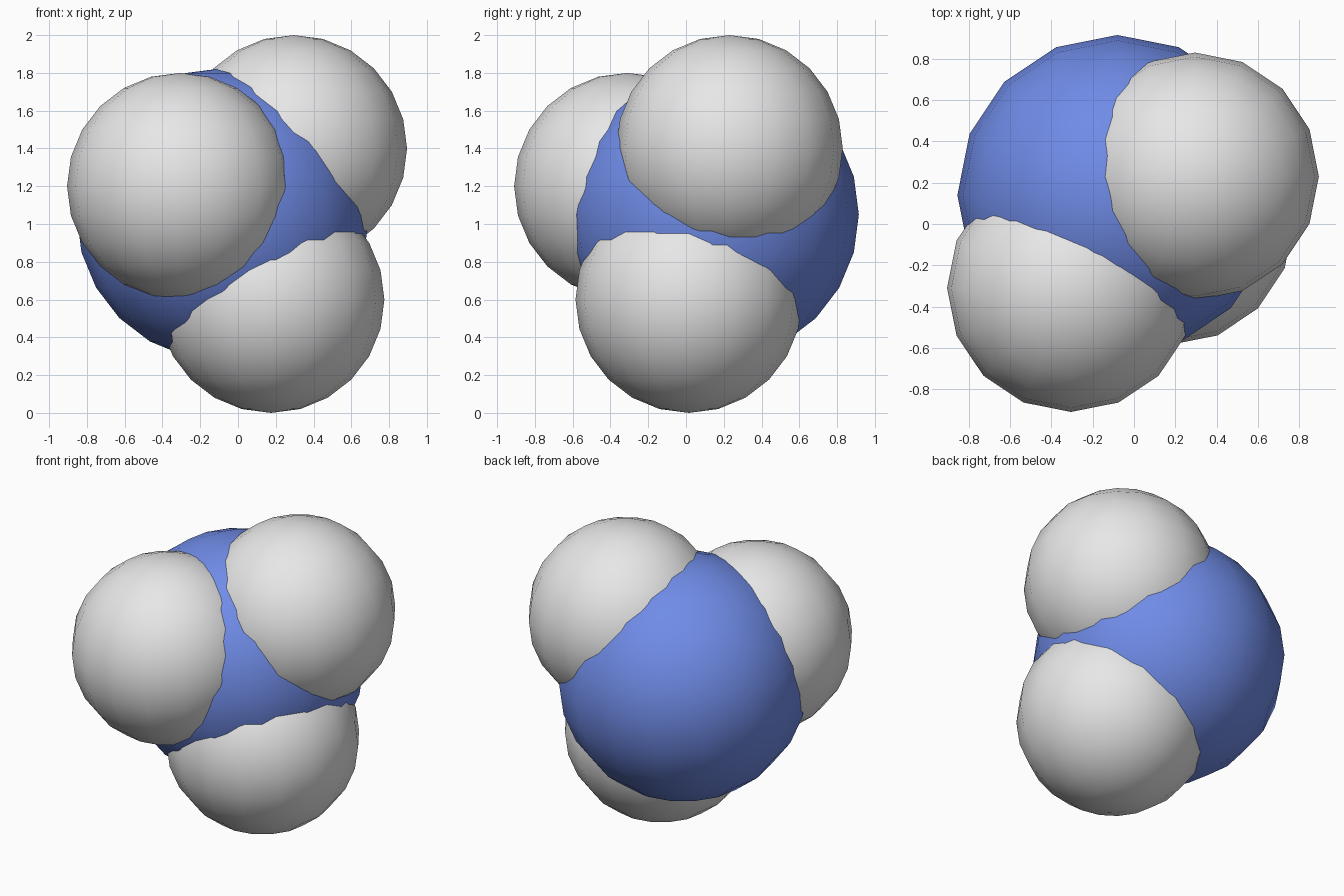
import bpy

# Remove the default cube
cube = bpy.data.objects.get("Cube")
if cube:
    bpy.data.objects.remove(cube, do_unlink=True)


def make_material(name, rgb):
    mat = bpy.data.materials.new(name)
    mat.use_nodes = True
    mat.diffuse_color = (*rgb, 1.0)
    bsdf = next(n for n in mat.node_tree.nodes if n.type == "BSDF_PRINCIPLED")
    bsdf.inputs["Base Color"].default_value = (*rgb, 1.0)
    return mat


def make_ball(name, centre, radius, mat):
    bpy.ops.mesh.primitive_uv_sphere_add(
        segments=16, ring_count=12, radius=radius, location=centre)
    ball = bpy.context.object
    ball.name = name
    ball.data.materials.append(mat)
    bpy.ops.object.shade_smooth()
    return ball


blue = make_material("blue", (0.16, 0.26, 0.80))
light_grey = make_material("light grey", (0.80, 0.80, 0.80))

# Large central ball
make_ball("central_ball", (-0.08, 0.14, 1.05), 0.775, blue)

# Three smaller balls sunk into it
outer_balls = {
    "front_ball": (-0.305, -0.31, 1.20),
    "upper_ball": (0.295, 0.23, 1.40),
    "lower_ball": (0.175, 0.015, 0.60),
}
for name, centre in outer_balls.items():
    make_ball(name, centre, 0.60, light_grey)
